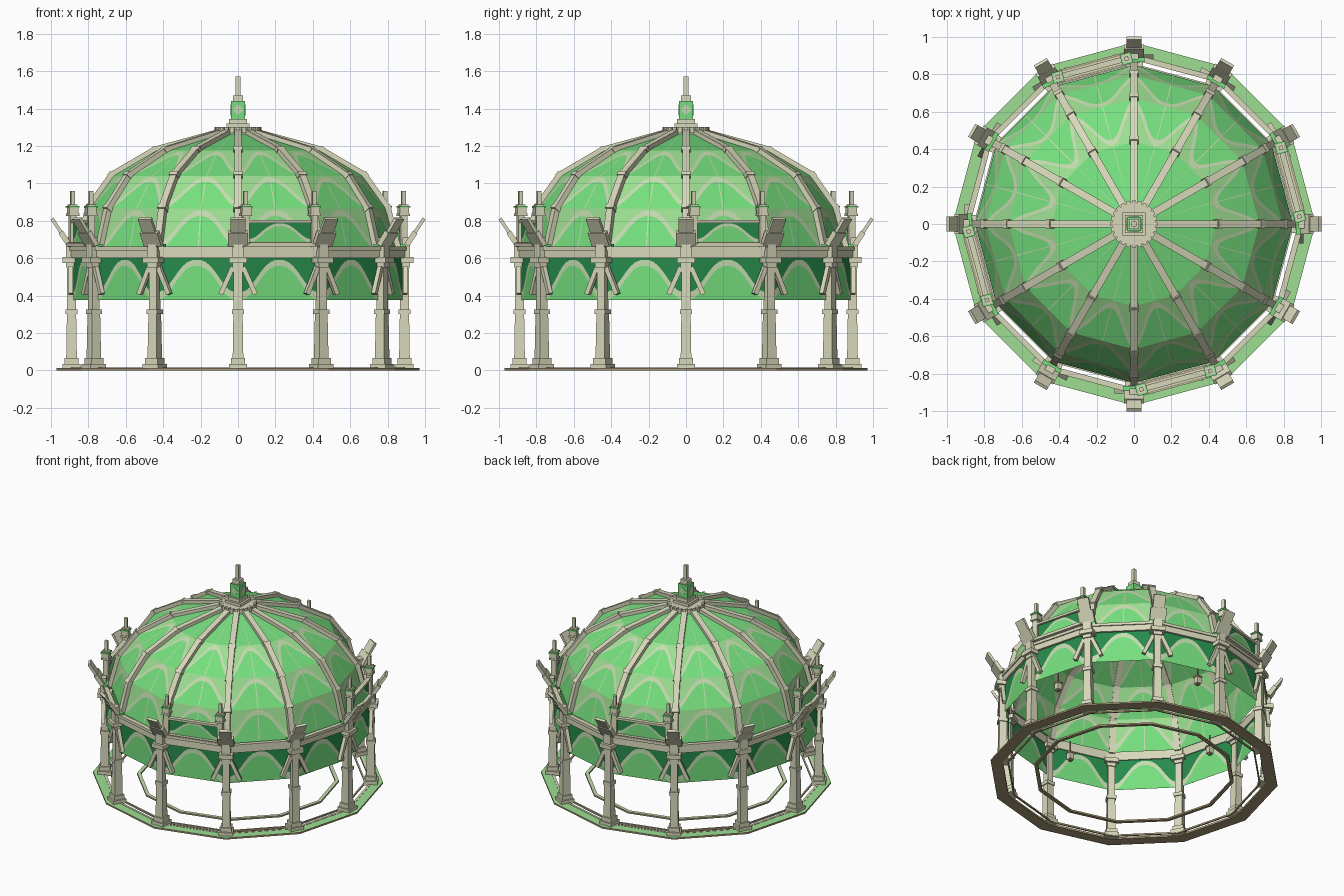
import bpy, bmesh, math
from mathutils import Matrix, Vector

old = bpy.data.objects.get("Cube")
if old:
    bpy.data.objects.remove(old, do_unlink=True)

COLOURS = [("cream_stone", (0.69, 0.69, 0.50)), ("leaf_green", (0.18, 0.74, 0.21)),
           ("dark_green", (0.02, 0.26, 0.07)), ("pale_green", (0.34, 0.74, 0.29)),
           ("pale_cream", (0.56, 0.72, 0.43)), ("tan_stone", (0.38, 0.32, 0.18))]
CREAM, GREEN, DARK, PALE, TRACERY, TAN = range(6)
MATS = []
for label, rgb in COLOURS:
    m = bpy.data.materials.new(label)
    m.use_nodes = True
    m.diffuse_color = (*rgb, 1)
    m.node_tree.nodes["Principled BSDF"].inputs["Base Color"].default_value = (*rgb, 1)
    MATS.append(m)

SIDES = 12
STEP = 2 * math.pi / SIDES
APOTHEM = math.cos(STEP / 2)
ORIGIN = Matrix.Identity(4)


def finish(name, bm):
    me = bpy.data.meshes.new(name)
    for m in MATS:
        me.materials.append(m)
    bm.to_mesh(me)
    bm.free()
    ob = bpy.data.objects.new(name, me)
    bpy.context.collection.objects.link(ob)


def turn(k):
    """Local x points outward, local y runs along the ring."""
    return Matrix.Rotation(k * STEP, 4, 'Z')


def box(bm, frame, centre, size, mat=CREAM, tilt=0, axis='Y', taper=1):
    local = Matrix.Translation(centre) @ Matrix.Rotation(tilt, 4, axis) @ Matrix.Diagonal((*size, 1))
    verts = bmesh.ops.create_cube(bm, size=1)["verts"]
    for v in verts:
        if v.co.z > 0:
            v.co.x *= taper
            v.co.y *= taper
        v.co = frame @ local @ v.co
    for f in {f for v in verts for f in v.link_faces}:
        f.material_index = mat


def stack(bm, frame, x, y, levels):
    """Square blocks piled up: (bottom, top, width, material)."""
    for z0, z1, w, mat in levels:
        box(bm, frame, (x, y, (z0 + z1) / 2), (w, w, z1 - z0), mat)


def ring(bm, r0, r1, z0, z1, top=CREAM, rest=CREAM):
    """Twelve-sided flat ring with corners on the columns."""
    section = ((r0, z0), (r1, z0), (r1, z1), (r0, z1))
    loops = [[bm.verts.new(turn(k) @ Vector((r, 0, z))) for r, z in section] for k in range(SIDES)]
    for k in range(SIDES):
        a, b = loops[k], loops[(k + 1) % SIDES]
        for i in range(4):
            j = (i + 1) % 4
            f = bm.faces.new((a[i], b[i], b[j], a[j]))
            f.material_index = top if i == 2 else rest


def arch_panel(bm, a, b, c, d, colours, margin=0.0, seam=False):
    """Panel with a bell arch band; a-b is the lower edge, c-d the upper one."""
    below, band, above = colours
    us = [i / 16 for i in range(17)]
    if seam:
        us = sorted(us[:8] + us[9:] + [0.492, 0.508])
    rows = []
    for u in us:
        t = abs(2 * u - 1)
        high = 0.2 + 0.76 * (0.5 + 0.5 * math.cos(math.pi * t ** 1.25))
        s = margin + u * (1 - 2 * margin)
        low, up = a.lerp(b, s), c.lerp(d, s)
        rows.append([bm.verts.new(low.lerp(up, v)) for v in (0, high - 0.14 - 0.05 * t, high, 1)])
    for i, (p, q) in enumerate(zip(rows, rows[1:])):
        centre = seam and us[i] == 0.492
        for j, mat in enumerate((below, band, above)):
            f = bm.faces.new((p[j], q[j], q[j + 1], p[j + 1]))
            f.material_index = TRACERY if centre and j == 0 else mat


# Floor rings
bm = bmesh.new()
ring(bm, 0.905, 0.97, 0, 0.012, PALE, TAN)
ring(bm, 0.888, 0.905, 0, 0.014, CREAM, TAN)
ring(bm, 0.847, 0.857, 0, 0.012, CREAM, TAN)
ring(bm, 0.65, 0.675, 0, 0.012, TRACERY, TAN)
finish("floor_rings", bm)

# Columns with plinths, collars and capitals
bm = bmesh.new()
for k in range(SIDES):
    stack(bm, turn(k), 0.89, 0, [(0.005, 0.035, 0.095, CREAM), (0.035, 0.065, 0.075, CREAM),
                                 (0.3, 0.325, 0.063, CREAM), (0.325, 0.56, 0.046, CREAM),
                                 (0.55, 0.575, 0.06, CREAM), (0.575, 0.605, 0.095, CREAM),
                                 (0.605, 0.66, 0.06, CREAM)])
    box(bm, turn(k), (0.89, 0, 0.183), (0.057, 0.057, 0.235), taper=0.87)
finish("columns", bm)

# Sloping braces beside each column
bm = bmesh.new()
for k in range(SIDES):
    for s in (-1, 1):
        box(bm, turn(k), (0.895, s * 0.06, 0.48), (0.025, 0.026, 0.16), tilt=s * 0.42, axis='X')
finish("column_braces", bm)

# Tilted stepped shields above the columns
bm = bmesh.new()
for k in range(SIDES):
    box(bm, turn(k), (0.925, 0, 0.705), (0.028, 0.108, 0.085), tilt=0.58)
    box(bm, turn(k), (0.966, 0, 0.768), (0.018, 0.08, 0.105), tilt=0.58)
    box(bm, turn(k), (0.9, 0, 0.685), (0.04, 0.05, 0.05))
    box(bm, turn(k), (0.882, 0, 0.668), (0.03, 0.11, 0.014), GREEN)
finish("tilted_shields", bm)

# Entablature beams
bm = bmesh.new()
ring(bm, 0.877, 0.9, 0.6, 0.642)
ring(bm, 0.877, 0.908, 0.642, 0.662)
finish("ring_beam", bm)

# Hanging arched screens between the columns
bm = bmesh.new()
for k in range(SIDES):
    p = [turn(i) @ Vector((0.885, 0, z)) for z in (0.375, 0.6) for i in (k, k + 1)]
    arch_panel(bm, *p, (GREEN, TRACERY, DARK), margin=0.05)
finish("arched_screens", bm)

# Four raised balustrades with finial posts
bm = bmesh.new()
for k in range(0, SIDES, 3):
    frame = turn(k + 0.5)
    x = 0.895 * APOTHEM
    box(bm, frame, (x, 0, 0.672), (0.07, 0.4, 0.02))
    box(bm, frame, (x, 0, 0.795), (0.03, 0.36, 0.016))
    for s in (-1, 1):
        box(bm, frame, (x + s * 0.026, 0, 0.683), (0.007, 0.34, 0.004), TAN)
    p = [frame @ Vector((x, y, z)) for z in (0.68, 0.79) for y in (-0.17, 0.17)]
    arch_panel(bm, *p, (GREEN, TRACERY, DARK))
    for s in (-1, 1):
        stack(bm, frame, x, s * 0.19, [(0.66, 0.825, 0.035, CREAM), (0.825, 0.838, 0.058, CREAM),
                                       (0.838, 0.87, 0.05, CREAM), (0.87, 0.88, 0.06, GREEN),
                                       (0.88, 0.888, 0.044, CREAM), (0.888, 0.96, 0.022, CREAM)])
finish("balustrades", bm)

# Dome shell
PROFILE = [(0.85, 0.645), (0.795, 0.865), (0.67, 1.04), (0.44, 1.175), (0.1, 1.268)]
bm = bmesh.new()
for k in range(SIDES):
    for n, (lo, hi) in enumerate(zip(PROFILE, PROFILE[1:])):
        p = [turn(i) @ Vector((r, 0, z)) for r, z in (lo, hi) for i in (k, k + 1)]
        cols = (GREEN, GREEN, GREEN) if n == 3 else (GREEN, TRACERY, PALE)
        arch_panel(bm, *p, cols, seam=True)
finish("dome_shell", bm)

# Dome ribs with joint blocks
bm = bmesh.new()
for k in range(SIDES):
    for (r0, z0), (r1, z1) in zip(PROFILE, PROFILE[1:]):
        slope = math.atan2(r1 - r0, z1 - z0)
        length = math.hypot(r1 - r0, z1 - z0) + 0.012
        box(bm, turn(k), ((r0 + r1) / 2 + 0.006, 0, (z0 + z1) / 2 + 0.005),
            (0.032, 0.04, length), tilt=slope)
    for r, z in PROFILE[1:4]:
        box(bm, turn(k), (r + 0.006, 0, z + 0.003), (0.04, 0.05, 0.026), tilt=-0.7)
finish("dome_ribs", bm)

# Crown with toothed collar, lantern box and spire
bm = bmesh.new()
ring(bm, 0.02, 0.118, 1.265, 1.3)
for k in range(2 * SIDES):
    box(bm, turn(k / 2), (0.113, 0, 1.285), (0.025, 0.023, 0.034))
stack(bm, ORIGIN, 0, 0, [(1.295, 1.32, 0.125, CREAM), (1.32, 1.345, 0.095, CREAM),
                         (1.345, 1.44, 0.076, GREEN), (1.44, 1.47, 0.055, CREAM),
                         (1.47, 1.57, 0.026, CREAM)])
for k in range(4):
    face = Matrix.Rotation(k * math.pi / 2, 4, 'Z')
    box(bm, face, (0.039, 0, 1.393), (0.004, 0.042, 0.042), TRACERY, tilt=math.pi / 4, axis='X')
finish("crown_spire", bm)

# Small lanterns hanging inside
bm = bmesh.new()
for k in range(0, SIDES, 3):
    stack(bm, turn(k), 0.66, 0, [(0.39, 0.4, 0.024, TAN), (0.4, 0.445, 0.036, CREAM),
                                 (0.445, 0.457, 0.044, TAN), (0.457, 0.54, 0.008, TAN)])
finish("hanging_lanterns", bm)
